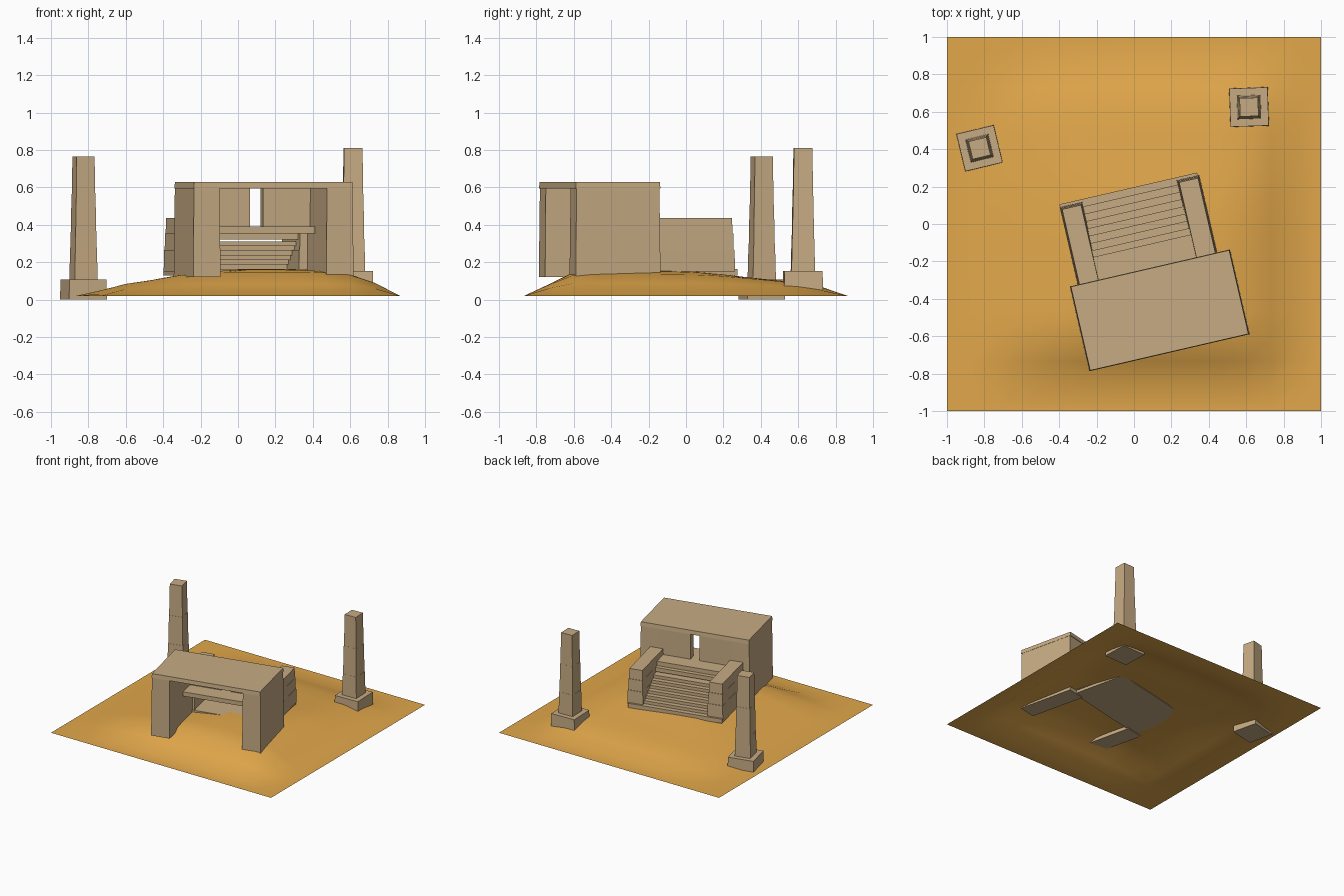
import bpy, bmesh, math
from mathutils import Matrix, Vector

if "Cube" in bpy.data.objects:
    bpy.data.objects.remove(bpy.data.objects["Cube"])


def material(name, color):
    m = bpy.data.materials.new(name)
    m.diffuse_color = color
    m.use_nodes = True
    m.node_tree.nodes["Principled BSDF"].inputs["Base Color"].default_value = m.diffuse_color
    return m


stone = material("sandstone", (0.57, 0.41, 0.23, 1))
sand = material("sand", (0.76, 0.39, 0.07, 1))


def make(name, bm, mat):
    me = bpy.data.meshes.new(name)
    bmesh.ops.recalc_face_normals(bm, faces=bm.faces)
    bm.to_mesh(me)
    bm.free()
    me.materials.append(mat)
    ob = bpy.data.objects.new(name, me)
    bpy.context.collection.objects.link(ob)
    return ob


def block(bm, xs, ys, zs, M, taper=0.0):
    """Box from ranges, top drawn in by taper on every side."""
    cx, cy = sum(xs) / 2, sum(ys) / 2
    hx, hy = (xs[1] - xs[0]) / 2, (ys[1] - ys[0]) / 2
    for v in bmesh.ops.create_cube(bm, size=2)["verts"]:
        t = taper if v.co.z > 0 else 0
        z = zs[1] if v.co.z > 0 else zs[0]
        v.co = M @ Vector((cx + v.co.x * (hx - t), cy + v.co.y * (hy - t), z))


# Sand dune: two height profiles over a 15 x 15 grid
FX = [.02, .02, .05, .085, .105, .13, .148, .158, .166, .166, .161, .153, .136, .09, .02, .02]
GY = [.02, .02, .078, .14, .152, .155, .155, .148, .14, .128, .113, .1, .088, .062, .02, .02]
N = 15
bm = bmesh.new()
grid = []
for j in range(N + 1):
    row = []
    for i in range(N + 1):
        u = max(0.0, 1 - (FX[i] - .02) / .146)
        v = max(0.0, 1 - (GY[j] - .02) / .135)
        h = max(0.0, 1 - (u ** 2.5 + v ** 2.5) ** 0.4)
        row.append(bm.verts.new((-1 + 2 * i / N, -1 + 2 * j / N, .02 + .144 * h)))
    grid.append(row)
for j in range(N):
    for i in range(N):
        bm.faces.new((grid[j][i], grid[j][i + 1], grid[j + 1][i + 1], grid[j + 1][i]))
for f in bm.faces:
    f.smooth = True
make("sand_dune", bm, sand)

# Temple frame: origin at the middle of the temple's back edge
T = Matrix.Translation((.085, -.235, 0)) @ Matrix.Rotation(math.radians(13), 4, 'Z')

# Temple side walls
for name, xs in (("left_wall", (-.44, -.29)), ("right_wall", (.29, .44))):
    bm = bmesh.new()
    block(bm, xs, (-.465, 0), (.12, .595), T, .005)
    make(name, bm, stone)

# Roof slab
bm = bmesh.new()
block(bm, (-.437, .437), (-.465, 0), (.595, .628), T, .003)
make("roof", bm, stone)

# Back wall panels either side of the narrow doorway
for name, xs in (("back_panel_left", (-.30, -.036)), ("back_panel_right", (.036, .30))):
    bm = bmesh.new()
    block(bm, xs, (-.065, -.003), (.388, .595), T)
    make(name, bm, stone)

# Landing and stair foundation
bm = bmesh.new()
block(bm, (-.29, .29), (-.20, .125), (.355, .39), T)
make("landing", bm, stone)
bm = bmesh.new()
block(bm, (-.395, .36), (-.02, .44), (.128, .163), T)
make("stair_base", bm, stone)

# Overlapping stair treads, leaving a slit below the top one
bm = bmesh.new()
for i in range(7):
    top = .355 if i == 6 else .163 + .0247 * (i + 1)
    low = .322 if i == 6 else top - .0247
    front = .40 - .04 * i
    block(bm, (-.285, .255), (front - .12, front), (low, top), T)
make("stair_treads", bm, stone)

# Stacked block parapets
for name, cx in (("left_parapet", -.335), ("right_parapet", .307)):
    bm = bmesh.new()
    for k, (z0, z1) in enumerate(((.15, .265), (.265, .355), (.355, .437))):
        w = .062 - .004 * k
        block(bm, (cx - w, cx + w), (-.01, .425 - .006 * k), (z0, z1), T, .002)
    make(name, bm, stone)

# Two obelisks: plinth and three narrowing blocks
for name, x, y, z, ang in (("left_obelisk", -.826, .405, 0, 13.5),
                           ("right_obelisk", .615, .625, .045, 2)):
    M = Matrix.Translation((x, y, z)) @ Matrix.Rotation(math.radians(ang), 4, 'Z')
    bm = bmesh.new()
    block(bm, (-.104, .104), (-.104, .104), (0, .107), M, .002)
    for r, z0, z1 in ((.063, .107, .28), (.058, .28, .51), (.053, .51, .765)):
        block(bm, (-r, r), (-r, r), (z0, z1), M, .004)
    make(name, bm, stone)
